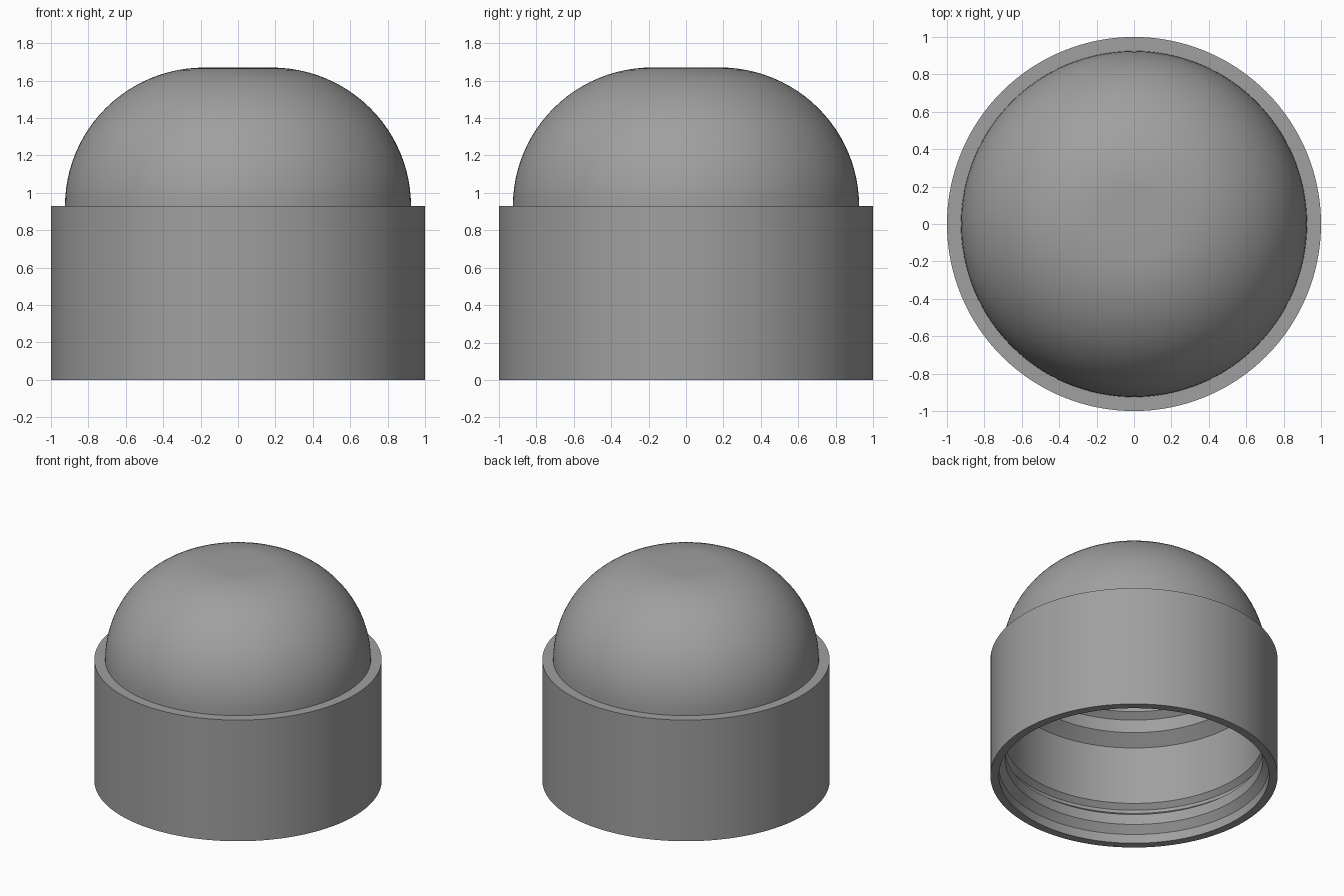
import bpy, bmesh, math

if "Cube" in bpy.data.objects:
    bpy.data.objects.remove(bpy.data.objects["Cube"])

SEGMENTS = 128
ARC_STEPS = 24

grey = bpy.data.materials.new("mid grey")
grey.diffuse_color = (0.35, 0.35, 0.35, 1)
grey.use_nodes = True
grey.node_tree.nodes["Principled BSDF"].inputs["Base Color"].default_value = grey.diffuse_color


def arc(cx, cz, rx, rz):
    """Quarter arc from the side up to the top."""
    return [(cx + rx * math.cos(a), cz + rz * math.sin(a))
            for a in (math.pi / 2 * i / ARC_STEPS for i in range(ARC_STEPS + 1))]


def revolve(name, profile):
    """Spin an (r, z) profile about the z axis."""
    bm = bmesh.new()
    verts = [bm.verts.new((r, 0, z)) for r, z in profile]
    edges = [bm.edges.new(pair) for pair in zip(verts, verts[1:])]
    bmesh.ops.spin(bm, geom=verts + edges, cent=(0, 0, 0), axis=(0, 0, 1),
                   angle=math.tau, steps=SEGMENTS)
    bmesh.ops.remove_doubles(bm, verts=bm.verts, dist=1e-5)
    bmesh.ops.recalc_face_normals(bm, faces=bm.faces)
    mesh = bpy.data.meshes.new(name)
    bm.to_mesh(mesh)
    bm.free()
    obj = bpy.data.objects.new(name, mesh)
    bpy.context.collection.objects.link(obj)
    mesh.materials.append(grey)
    bpy.context.view_layer.objects.active = obj
    obj.select_set(True)
    bpy.ops.object.shade_smooth_by_angle(angle=math.radians(25))
    return obj


# Inside: flared mouth, snap ridge, groove, straight bore, shoulder
bore = [(0.94, 0), (0.94, 0.07), (0.895, 0.125), (0.895, 0.205), (0.94, 0.24),
        (0.94, 0.265), (0.905, 0.30), (0.905, 0.745), (0.82, 0.82), (0.82, 0.92)]
inner_dome = arc(0.18, 0.96, 0.59, 0.61) + [(0, 1.57)]

# Outside: flat-topped dome, step, collar wall, bottom rim
outer_dome = [(0, 1.67)] + arc(0.18, 0.93, 0.745, 0.74)[::-1]
collar = [(1, 0.93), (1, 0), (0.94, 0)]

revolve("domed_cap", bore + inner_dome + outer_dome + collar)
